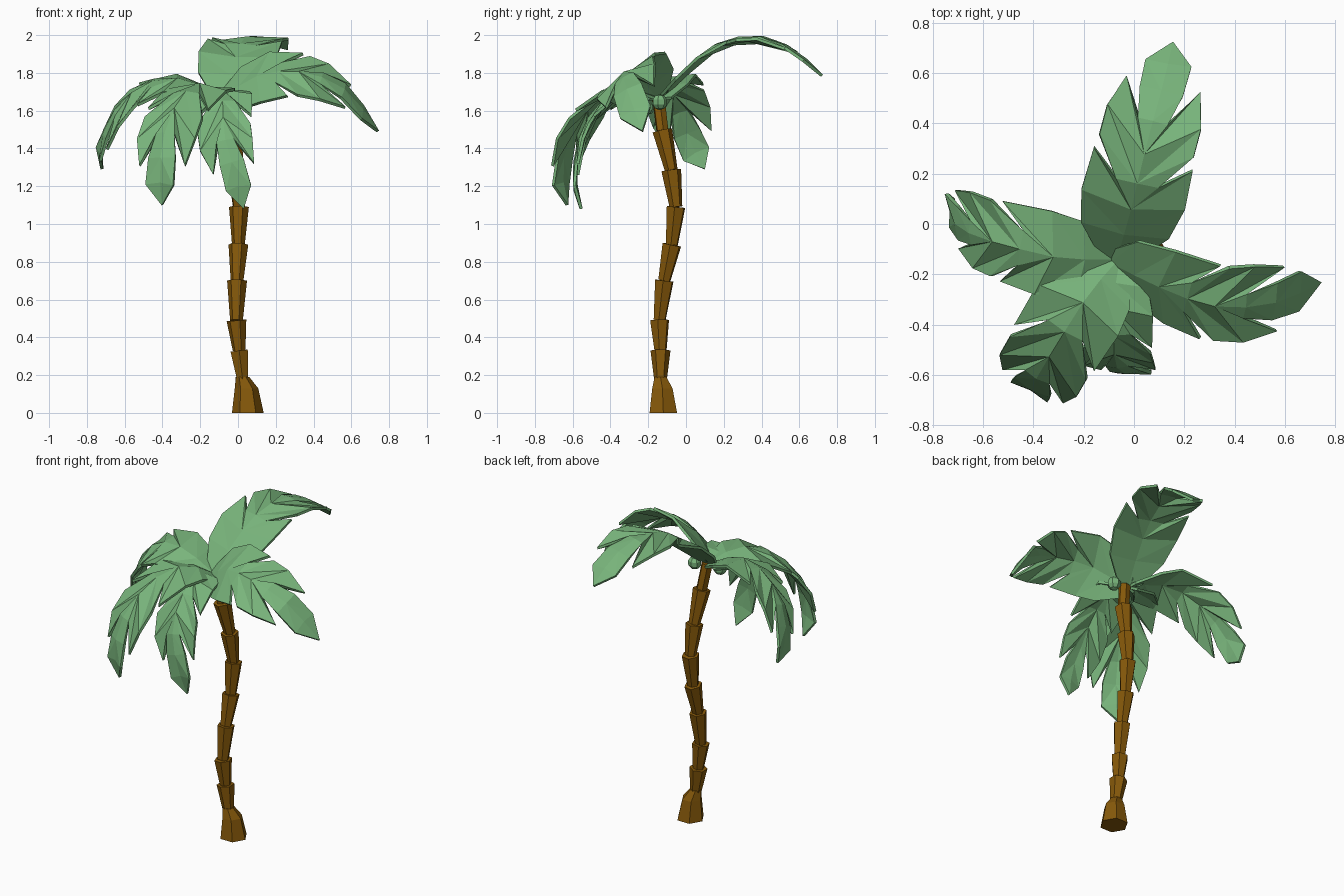
import bpy, bmesh, math
from mathutils import Vector, Matrix

if "Cube" in bpy.data.objects:
    bpy.data.objects.remove(bpy.data.objects["Cube"])


def material(name, rgb):
    m = bpy.data.materials.new(name)
    m.diffuse_color = (*rgb, 1)
    m.use_nodes = True
    m.node_tree.nodes["Principled BSDF"].inputs["Base Color"].default_value = m.diffuse_color
    return m


GREEN = material("leaf_green", (0.19, 0.46, 0.20))
BROWN = material("bark_brown", (0.24, 0.10, 0.003))


def finish(name, bm, mat):
    bmesh.ops.recalc_face_normals(bm, faces=bm.faces)
    me = bpy.data.meshes.new(name)
    bm.to_mesh(me)
    bm.free()
    me.materials.append(mat)
    ob = bpy.data.objects.new(name, me)
    bpy.context.collection.objects.link(ob)
    return ob


def frustum(name, a, b, ra, rb, tilt=1.0, sides=6):
    """Six-sided tapered piece from a to b, its ends square to the axis."""
    a, b = Vector(a), Vector(b)
    axis = Vector((0, 0, 1)).lerp((b - a).normalized(), tilt)
    rot = axis.to_track_quat('Z', 'Y').to_matrix()
    bm = bmesh.new()
    rings = []
    for c, r in ((a, ra), (b, rb)):
        rings.append([bm.verts.new(c + rot @ Vector((r * math.cos(k * math.tau / sides),
                                                    r * math.sin(k * math.tau / sides), 0)))
                      for k in range(sides)])
    for k in range(sides):
        j = (k + 1) % sides
        bm.faces.new((rings[0][k], rings[0][j], rings[1][j], rings[1][k]))
    for r in rings:
        bm.faces.new(r)
    return finish(name, bm, BROWN)


# Trunk: flared foot in two steps, then stacked pieces that widen upwards
frustum("trunk_foot", (0.052, -0.12, 0), (0.045, -0.125, 0.13), 0.084, 0.062, tilt=0)
frustum("trunk_foot_top", (0.045, -0.125, 0.13), (0.024, -0.135, 0.19), 0.062, 0.036, tilt=0)
path = [(0.024, -0.135, 0.18), (0.006, -0.135, 0.33), (-0.008, -0.14, 0.49),
        (-0.005, -0.115, 0.70), (0.002, -0.075, 0.89), (0.005, -0.053, 1.09),
        (-0.005, -0.078, 1.285), (-0.025, -0.125, 1.495), (-0.05, -0.145, 1.66)]
for i in range(len(path) - 1):
    last = i == len(path) - 2
    frustum(f"trunk_piece_{i + 1}", path[i], path[i + 1], 0.034, 0.035 if last else 0.053)

# Nuts under the crown
for i, c in enumerate([(0.035, -0.14, 1.645), (-0.10, -0.205, 1.62)]):
    bm = bmesh.new()
    bmesh.ops.create_uvsphere(bm, u_segments=7, v_segments=5, radius=0.042,
                              matrix=Matrix.Translation(c))
    finish(f"nut_{i + 1}", bm, GREEN)


def spline(pts, t):
    """Catmull-Rom point at t in 0..1."""
    p = [Vector(q) for q in pts]
    p = [2 * p[0] - p[1]] + p + [2 * p[-1] - p[-2]]
    n = len(pts) - 1
    i = min(int(t * n), n - 1)
    u = t * n - i
    a, b, c, d = p[i:i + 4]
    return 0.5 * (2 * b + (c - a) * u + (2 * a - 5 * b + 4 * c - d) * u * u
                  + (3 * b - a - 3 * c + d) * u ** 3)


# Half-leaf lobes: (midrib stations, outline as (along, across))
LOBES = [
    ([0, 0.12, 0.24, 0.37], [(0.01, 0.35), (0.13, 0.85), (0.28, 1.0), (0.47, 0.96), (0.37, 0.4)]),
    ([0.37, 0.49, 0.62], [(0.37, 0.4), (0.52, 0.92), (0.64, 0.92), (0.79, 0.72), (0.62, 0.27)]),
    ([0.62, 0.75, 0.88, 1.0], [(0.62, 0.27), (0.75, 0.42), (0.89, 0.44), (1.0, 0.0)]),
]


def frond(name, pts, side, width, keel=0.15):
    side = Vector(side).normalized()
    bm = bmesh.new()
    cache = {}

    def vert(t, w):
        key = (round(t, 3), round(w, 3))
        if key not in cache:
            tan = (spline(pts, min(t + 0.02, 1)) - spline(pts, max(t - 0.02, 0))).normalized()
            s = (side - tan * side.dot(tan)).normalized()
            n = s.cross(tan)
            if n.z < 0:
                n = -n
            cache[key] = bm.verts.new(spline(pts, t) + s * w * width - n * abs(w) * width * keel)
        return cache[key]

    for sgn in (1, -1):
        for mid, out in LOBES:
            i = j = 0
            # zip midrib and outline together with triangles
            while i < len(mid) - 1 or j < len(out) - 1:
                a, b = vert(mid[i], 0), vert(out[j][0], sgn * out[j][1])
                step_mid = j == len(out) - 1 or (
                    i < len(mid) - 1 and (i + 1) / (len(mid) - 1) < (j + 1) / (len(out) - 1))
                if step_mid:
                    i += 1
                    c = vert(mid[i], 0)
                else:
                    j += 1
                    c = vert(out[j][0], sgn * out[j][1])
                if len({a, b, c}) == 3:
                    bm.faces.new((a, b, c))
    ob = finish(name, bm, GREEN)
    mod = ob.modifiers.new("thickness", 'SOLIDIFY')
    mod.thickness = 0.016
    mod.offset = 0


# Five drooping fronds
frond("frond_back", [(-0.07, -0.14, 1.67), (-0.02, 0.03, 1.85), (0.02, 0.19, 1.96),
                     (0.07, 0.39, 1.99), (0.12, 0.57, 1.92), (0.155, 0.72, 1.785)],
      (1, -0.1, 0), 0.21, 0.06)
frond("frond_right", [(-0.09, -0.15, 1.66), (0.11, -0.25, 1.78), (0.33, -0.325, 1.80),
                      (0.56, -0.31, 1.71), (0.74, -0.23, 1.49)],
      (0.1, -0.8, -0.6), 0.195, 0.1)
frond("frond_left", [(-0.07, -0.14, 1.66), (-0.28, -0.135, 1.76), (-0.48, -0.09, 1.74),
                     (-0.64, -0.04, 1.61), (-0.72, 0.02, 1.44), (-0.72, 0.1, 1.29)],
      (0.1, -1, -0.25), 0.175)
frond("frond_front_left", [(-0.06, -0.14, 1.66), (-0.18, -0.28, 1.74), (-0.29, -0.45, 1.68),
                           (-0.38, -0.60, 1.50), (-0.41, -0.66, 1.30), (-0.40, -0.63, 1.10)],
      (0.87, -0.48, 0), 0.19)
frond("frond_front", [(-0.07, -0.14, 1.66), (-0.08, -0.30, 1.71), (-0.08, -0.46, 1.63),
                      (-0.07, -0.56, 1.46), (-0.02, -0.59, 1.28), (0.03, -0.555, 1.08)],
      (1, 0, 0.1), 0.155)
